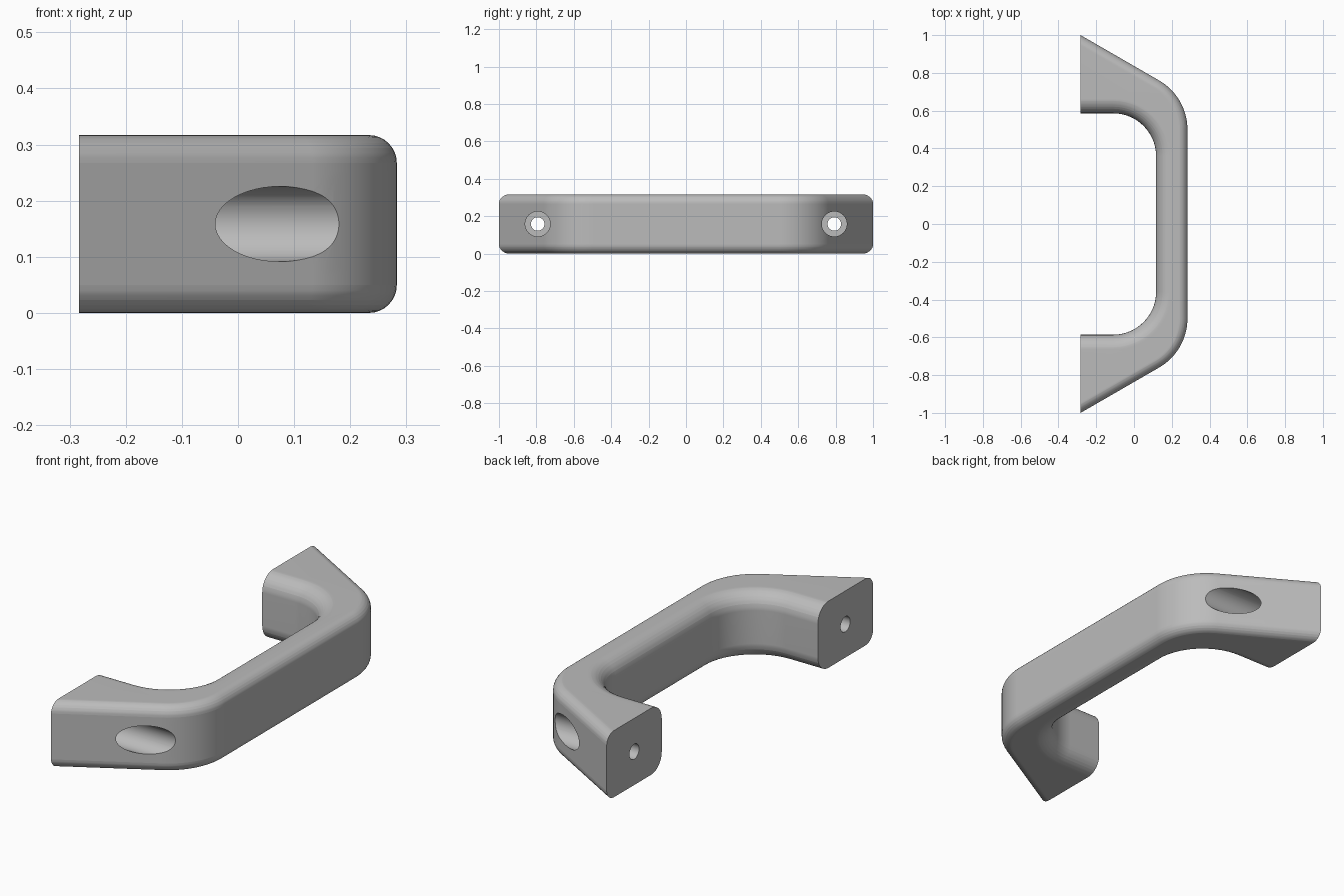
import bpy, bmesh
from math import sin, cos, tan, pi, sqrt, radians
from mathutils import Matrix

cube = bpy.data.objects.get("Cube")
if cube:
    bpy.data.objects.remove(cube)

HEIGHT = 0.317
BACK, FRONT = -0.283, 0.283      # mounting plane and grip face
SLOPE = radians(30)              # slant of the outer leg faces
OUTER_FILLET, INNER_FILLET = 0.05, 0.08
OUTER_BEND, INNER_BEND = 0.30, 0.227
STEPS = 14

grey = bpy.data.materials.new("satin_grey")
grey.use_nodes = True
colour = (0.5, 0.5, 0.5, 1)
grey.diffuse_color = colour
grey.node_tree.nodes["Principled BSDF"].inputs["Base Color"].default_value = colour


def inset(depth, radius):
    """Sideways inset of a rounded edge at a depth below the flat face."""
    if depth >= radius:
        return 0
    return radius - sqrt(radius ** 2 - (radius - depth) ** 2)


def outline(outer, inner):
    """Closed plan of the handle, moved in by the two insets."""
    half = [(BACK, -1 + outer / cos(SLOPE))]
    radius = OUTER_BEND - outer
    for i in range(STEPS + 1):
        a = -pi / 2 + SLOPE + (pi / 2 - SLOPE) * i / STEPS
        half.append((FRONT - OUTER_BEND + radius * cos(a), -0.5 + radius * sin(a)))
    outside = half + [(x, -y) for x, y in reversed(half)]
    half = [(BACK, -0.586 - inner)]
    radius = INNER_BEND + inner
    for i in range(STEPS + 1):
        a = -pi / 2 + pi / 2 * i / STEPS
        half.append((-0.11 + radius * cos(a), -0.359 + radius * sin(a)))
    inside = half + [(x, -y) for x, y in reversed(half)]
    return outside + inside[::-1]


# Handle body: stacked outlines with rounded long edges
depths = {r * (1 - cos(pi / 2 * i / 8))
          for r in (OUTER_FILLET, INNER_FILLET) for i in range(9)}
levels = sorted(depths | {HEIGHT - d for d in depths})
bm = bmesh.new()
rings = []
for z in levels:
    d = min(z, HEIGHT - z)
    plan = outline(inset(d, OUTER_FILLET), inset(d, INNER_FILLET))
    rings.append([bm.verts.new((x, y, z)) for x, y in plan])
n = len(rings[0])
for low, high in zip(rings, rings[1:]):
    for i in range(n):
        j = (i + 1) % n
        bm.faces.new((low[i], low[j], high[j], high[i]))
bm.faces.new(rings[0][::-1])
bm.faces.new(rings[-1])
bmesh.ops.recalc_face_normals(bm, faces=bm.faces)
mesh = bpy.data.meshes.new("pull_handle")
bm.to_mesh(mesh)
bm.free()
mesh.materials.append(grey)
handle = bpy.data.objects.new("pull_handle", mesh)
bpy.context.collection.objects.link(handle)


def bore(name, y, radius, start, end):
    """Cut a round hole along x."""
    b = bmesh.new()
    place = Matrix.Translation(((start + end) / 2, y, HEIGHT / 2)) @ Matrix.Rotation(pi / 2, 4, 'Y')
    bmesh.ops.create_cone(b, cap_ends=True, segments=48, radius1=radius,
                          radius2=radius, depth=end - start, matrix=place)
    m = bpy.data.meshes.new(name)
    b.to_mesh(m)
    b.free()
    m.materials.append(grey)
    cutter = bpy.data.objects.new(name, m)
    bpy.context.collection.objects.link(cutter)
    cutter.hide_render = True
    mod = handle.modifiers.new(name, 'BOOLEAN')
    mod.operation, mod.solver, mod.object = 'DIFFERENCE', 'EXACT', cutter
    bpy.ops.object.modifier_apply(modifier=name)
    bpy.data.objects.remove(cutter)


# Screw holes with deep counterbores in both legs
bpy.context.view_layer.objects.active = handle
handle.select_set(True)
for y in (-0.793, 0.793):
    bore("counterbore", y, 0.067, -0.16, 0.5)
    bore("screw_hole", y, 0.036, -0.5, 0.1)

bpy.ops.object.shade_smooth_by_angle(angle=radians(30))
weighted = handle.modifiers.new("even_shading", 'WEIGHTED_NORMAL')
weighted.keep_sharp = True
